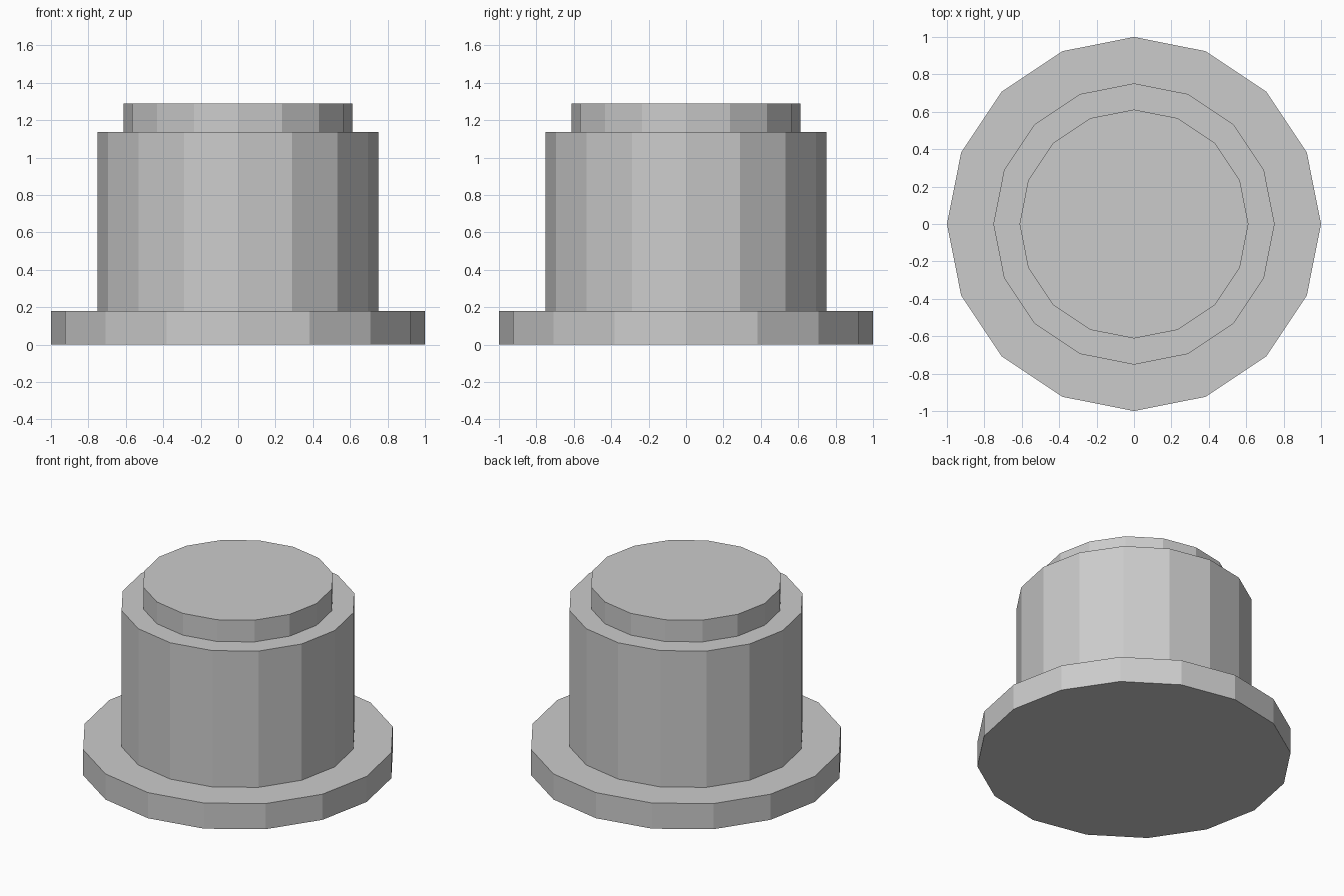
import bpy, bmesh, math

if "Cube" in bpy.data.objects:
    bpy.data.objects.remove(bpy.data.objects["Cube"])

SIDES = 16

# Stepped outline (radius, height), from the bottom edge to the top edge
profile = [
    (1.0, 0.0), (1.0, 0.18),          # wide base flange
    (0.752, 0.18), (0.752, 1.137),    # main drum
    (0.612, 1.137), (0.612, 1.29),    # raised cap
]


def turned_solid(name, outline, sides):
    """Closed faceted solid made by turning an outline around z."""
    bm = bmesh.new()
    rings = []
    for r, z in outline:
        rings.append([bm.verts.new((r * math.cos(2 * math.pi * i / sides),
                                    r * math.sin(2 * math.pi * i / sides), z))
                      for i in range(sides)])
    for low, high in zip(rings, rings[1:]):
        for i in range(sides):
            j = (i + 1) % sides
            bm.faces.new((low[i], low[j], high[j], high[i]))
    bm.faces.new(rings[0][::-1])   # underside
    bm.faces.new(rings[-1])        # top
    mesh = bpy.data.meshes.new(name)
    bm.to_mesh(mesh)
    bm.free()
    obj = bpy.data.objects.new(name, mesh)
    bpy.context.collection.objects.link(obj)
    return obj


turned_solid("stepped_pedestal", profile, SIDES)
